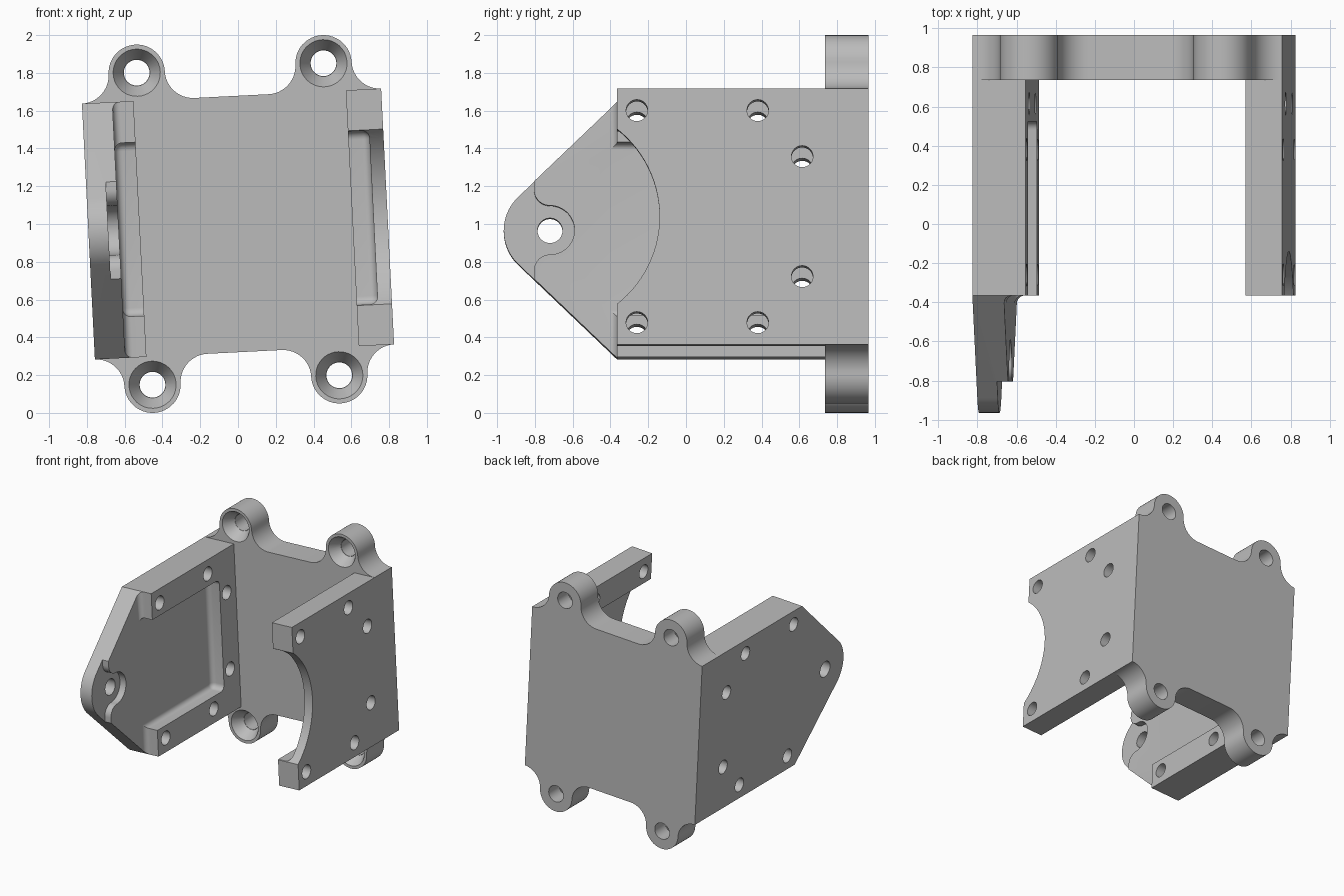
import bpy, bmesh
from math import radians, cos, sin, acos, atan2, degrees, hypot
from mathutils import Matrix

if "Cube" in bpy.data.objects:
    bpy.data.objects.remove(bpy.data.objects["Cube"])

grey = bpy.data.materials.new("plain grey")
grey.use_nodes = True
grey.diffuse_color = (0.5, 0.5, 0.5, 1)
grey.node_tree.nodes["Principled BSDF"].inputs["Base Color"].default_value = grey.diffuse_color

# Main sizes, before the whole bracket is tilted
TILT = -2.9
HALF_W, HALF_H = 0.793, 0.678
BACK, WALL, FRONT = 0.965, 0.735, -0.365
EAR_X, EAR_Z, EAR_R = 0.495, 0.827, 0.149
PIVOT_Y, TIP_R = -0.72, 0.245
DEPTH = 0.112


def arc(cx, cy, r, start, end, n=12):
    angles = [radians(start + (end - start) * i / n) for i in range(n + 1)]
    return [(cx + r * cos(a), cy + r * sin(a)) for a in angles]


def circle(cx, cy, r):
    return arc(cx, cy, r, 0, 360, 40)[:-1]


def clean(points):
    """Drop neighbouring duplicate points of a closed outline."""
    return [p for i, p in enumerate(points)
            if hypot(p[0] - points[i - 1][0], p[1] - points[i - 1][1]) > 1e-4]


def prism(name, outlines, lo, hi, axis, round_cap=None, radius=0.04):
    """Extrude closed outlines along x or y, optionally rounding one cap."""
    bm = bmesh.new()
    place = (lambda w, a, b: (w, a, b)) if axis == "x" else (lambda w, a, b: (a, w, b))
    for outline in outlines:
        pts = clean(outline)
        low = [bm.verts.new(place(lo, *p)) for p in pts]
        high = [bm.verts.new(place(hi, *p)) for p in pts]
        bm.faces.new(low)
        bm.faces.new(high)
        for i in range(len(pts)):
            bm.faces.new((low[i - 1], low[i], high[i], high[i - 1]))
    bmesh.ops.recalc_face_normals(bm, faces=bm.faces)
    if round_cap is not None:
        edges = [e for e in bm.edges if all(abs(v.co.x - round_cap) < 1e-5 for v in e.verts)]
        bmesh.ops.bevel(bm, geom=edges, offset=radius, segments=6, profile=0.5, affect="EDGES")
        bmesh.ops.recalc_face_normals(bm, faces=bm.faces)
    return to_object(name, bm)


def to_object(name, bm):
    mesh = bpy.data.meshes.new(name)
    bm.to_mesh(mesh)
    bm.free()
    mesh.materials.append(grey)
    obj = bpy.data.objects.new(name, mesh)
    bpy.context.collection.objects.link(obj)
    return obj


def activate(obj):
    bpy.ops.object.select_all(action="DESELECT")
    obj.select_set(True)
    bpy.context.view_layer.objects.active = obj


def cut(obj, cutter):
    cutter.hide_render = True
    mod = obj.modifiers.new("cut", "BOOLEAN")
    mod.operation, mod.solver, mod.object = "DIFFERENCE", "EXACT", cutter
    activate(obj)
    bpy.ops.object.modifier_apply(modifier=mod.name)
    bpy.data.objects.remove(cutter)


def finish(obj):
    obj.data.transform(Matrix.Translation((0, 0, 1)) @ Matrix.Rotation(radians(TILT), 4, "Y"))
    activate(obj)
    bpy.ops.object.shade_smooth_by_angle(angle=radians(30))


# Back plate with four filleted ears
quarter = (arc(EAR_X + 2 * EAR_R, EAR_Z, EAR_R, 270, 180)
           + arc(EAR_X, EAR_Z, EAR_R, 0, 180, 24)
           + arc(EAR_X - 2 * EAR_R, EAR_Z, EAR_R, 0, -90))
top = quarter + [(-x, z) for x, z in reversed(quarter)]
outline = top + [(x, -z) for x, z in reversed(top)]
back_plate = prism("back_plate", [outline], WALL, BACK, "y")

# Screw holes and countersinks in the ears
ears = [(sx * EAR_X, sz * EAR_Z) for sx in (-1, 1) for sz in (-1, 1)]
cut(back_plate, prism("ear_holes", [circle(x, z, 0.068) for x, z in ears], 0.5, 1.2, "y"))
bm = bmesh.new()
for x, z in ears:
    place = Matrix.Translation((x, WALL + 0.04, z)) @ Matrix.Rotation(radians(-90), 4, "X")
    bmesh.ops.create_cone(bm, cap_ends=True, segments=40, radius1=0.131, radius2=0.07,
                          depth=0.1, matrix=place)
cut(back_plate, to_object("countersinks", bm))
finish(back_plate)

# Screw hole layout shared by both side plates
holes = [circle(y, s * z, 0.057) for s in (-1, 1)
         for y, z in ((-0.26, 0.562), (0.38, 0.562), (0.615, 0.318))]

# Pocket outline with rounded rear corners, open to the front
pocket_rear = arc(0.48, -0.415, 0.045, -90, 0, 6) + arc(0.48, 0.415, 0.045, 0, 90, 6)

# Right-hand pointed plate: outline with a rounded nose
dy, dz = FRONT - PIVOT_Y, HALF_H
tangent = degrees(atan2(dz, dy) + acos(TIP_R / hypot(dy, dz)))
nose = arc(PIVOT_Y, 0, TIP_R, tangent, 360 - tangent, 24)
pointed = [(WALL, -HALF_H), (WALL, HALF_H), (FRONT, HALF_H)] + nose + [(FRONT, -HALF_H)]
inner = -0.52
pointed_plate = prism("pointed_side_plate", [pointed], -HALF_W, inner, "x")

# Its pocket also thins the whole nose
floor = inner - DEPTH
pocket = ([(-1.2, -0.9), (FRONT, -0.9), (FRONT, -0.46)] + pocket_rear
          + [(FRONT, 0.46), (FRONT, 0.9), (-1.2, 0.9)])
cut(pointed_plate, prism("nose_pocket", [pocket], floor, -0.3, "x", floor))

# Pivot recess around the nose hole, with S-shaped sides
recess = ([(-1.2, 0.5), (PIVOT_Y - 0.085, 0.5)]
          + arc(PIVOT_Y, 0.215, 0.085, 180, 270)
          + arc(PIVOT_Y, 0, 0.13, 90, -90, 24)
          + arc(PIVOT_Y, -0.215, 0.085, 90, 180)
          + [(PIVOT_Y - 0.085, -0.5), (-1.2, -0.5)])
cut(pointed_plate, prism("pivot_recess", [recess], -0.688, -0.3, "x"))
cut(pointed_plate, prism("holes", holes + [circle(PIVOT_Y, 0, 0.066)], -1, -0.3, "x"))
finish(pointed_plate)

# Left-hand plate: pocketed inside, with a round bite out of its front edge
inner = 0.606
floor = inner + DEPTH
square = [(FRONT, -HALF_H), (WALL, -HALF_H), (WALL, HALF_H), (FRONT, HALF_H)]
notched_plate = prism("notched_side_plate", [square], inner, HALF_W, "x")
pocket = [(-0.6, -0.46)] + pocket_rear + [(-0.6, 0.46)]
cut(notched_plate, prism("inner_pocket", [pocket], 0.4, floor, "x", floor))
bite = arc(PIVOT_Y - 0.01, 0, 0.59, 0, 360, 96)[:-1]
cut(notched_plate, prism("bite", [bite], 0.4, 1, "x"))
cut(notched_plate, prism("holes", holes, 0.4, 1, "x"))
finish(notched_plate)
